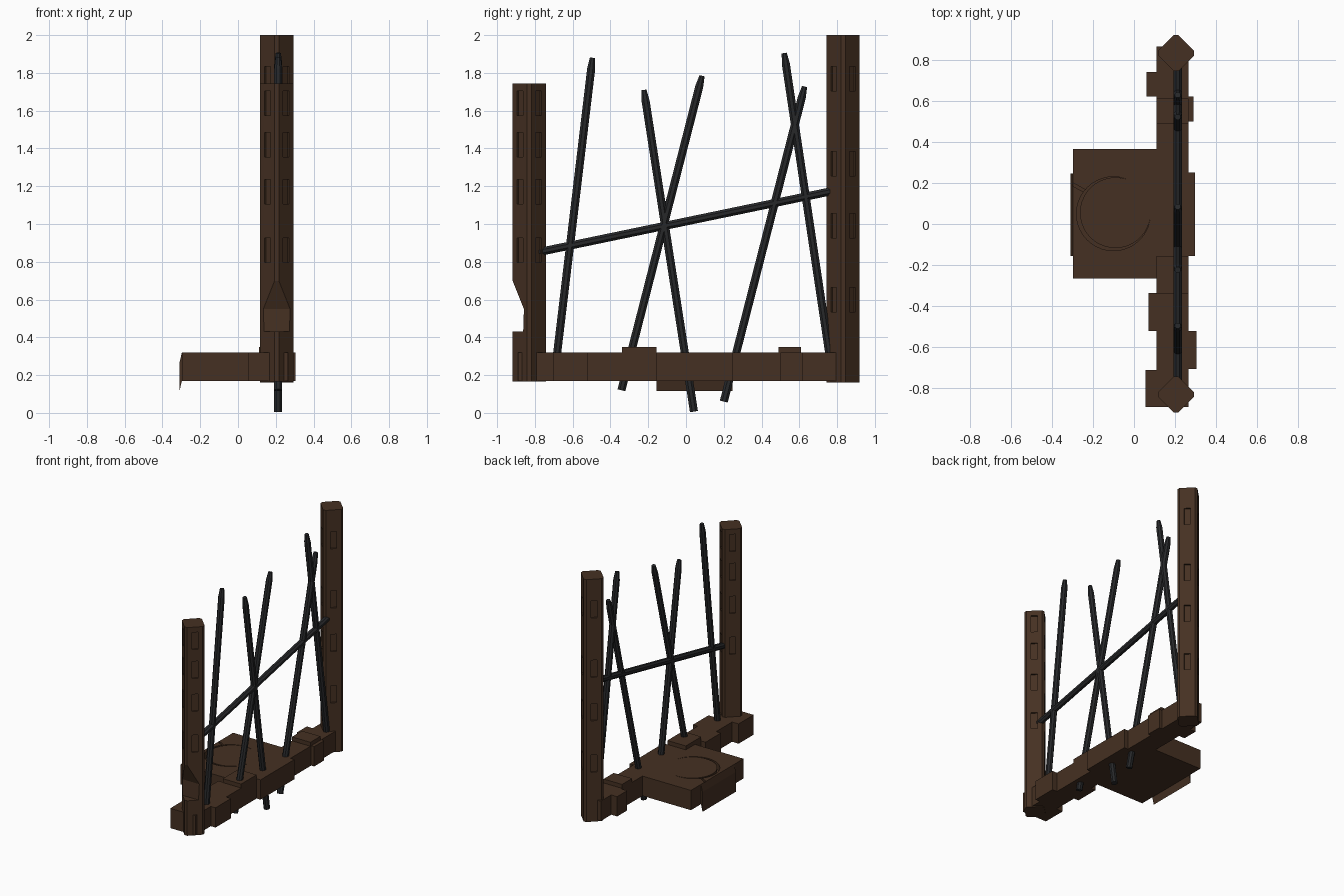
import bpy, bmesh, math
from mathutils import Vector, Matrix

if "Cube" in bpy.data.objects:
    bpy.data.objects.remove(bpy.data.objects["Cube"])


def material(name, rgb):
    m = bpy.data.materials.new(name)
    m.diffuse_color = (*rgb, 1)
    m.use_nodes = True
    m.node_tree.nodes["Principled BSDF"].inputs["Base Color"].default_value = m.diffuse_color
    return m


WOOD = material("dark_wood", (0.06, 0.03, 0.016))
IRON = material("black_iron", (0.02, 0.021, 0.023))


def finish(name, bm, mat):
    bmesh.ops.recalc_face_normals(bm, faces=bm.faces)
    me = bpy.data.meshes.new(name)
    bm.to_mesh(me)
    bm.free()
    ob = bpy.data.objects.new(name, me)
    bpy.context.collection.objects.link(ob)
    if mat:
        me.materials.append(mat)
    return ob


def prism(bm, pts, axis_vec):
    base = [bm.verts.new(p) for p in pts]
    face = bm.faces.new(base)
    out = bmesh.ops.extrude_face_region(bm, geom=[face])
    vs = [v for v in out["geom"] if isinstance(v, bmesh.types.BMVert)]
    bmesh.ops.translate(bm, verts=vs, vec=axis_vec)


def add_box(bm, x0, x1, y0, y1, z0, z1):
    prism(bm, [(x0, y0, z0), (x1, y0, z0), (x1, y1, z0), (x0, y1, z0)], (0, 0, z1 - z0))


def box(name, *dims):
    bm = bmesh.new()
    add_box(bm, *dims)
    return finish(name, bm, WOOD)


def cut(target, name, bm):
    cutter = finish(name, bm, None)
    cutter.hide_render = True
    cutter.hide_viewport = True
    cutter.display_type = 'WIRE'
    mod = target.modifiers.new(name, 'BOOLEAN')
    mod.operation, mod.solver, mod.object = 'DIFFERENCE', 'EXACT', cutter


# Ground beam and the blocks stepping in and out along it
box("beam", 0.11, 0.265, -0.89, 0.865, 0.17, 0.32)
blocks = [(0.06, 0.11, 0.62, 0.74), (0.265, 0.29, 0.50, 0.62), (0.265, 0.298, -0.155, 0.25),
          (0.07, 0.11, -0.52, -0.335), (0.265, 0.305, -0.705, -0.52), (0.055, 0.11, -0.89, -0.71)]
for i, b in enumerate(blocks):
    box(f"beam_block_{i + 1}", *b, 0.17, 0.32)
box("raised_block_1", 0.11, 0.265, -0.34, -0.155, 0.32, 0.35)
box("raised_block_2", 0.11, 0.265, 0.49, 0.61, 0.32, 0.35)

# Platform with a round pit, an inner disc and a drain groove
platform = box("platform", -0.297, 0.11, -0.265, 0.365, 0.17, 0.32)
bm = bmesh.new()
bmesh.ops.create_cone(bm, cap_ends=True, segments=40, radius1=0.18, radius2=0.18, depth=0.1,
                      matrix=Matrix.Translation((-0.10, 0.05, 0.32)))
cut(platform, "pit_cutter", bm)
bm = bmesh.new()
prism(bm, [(-0.32, 0.213, 0.30), (-0.32, 0.197, 0.30), (-0.235, 0.15, 0.30), (-0.235, 0.166, 0.30)],
      (0, 0, 0.1))
cut(platform, "groove_cutter", bm)
bm = bmesh.new()
bmesh.ops.create_cone(bm, cap_ends=True, segments=40, radius1=0.172, radius2=0.172, depth=0.07,
                      matrix=Matrix.Translation((-0.091, 0.055, 0.285)))
finish("pit_disc", bm, WOOD)

# Thin slanted lip hanging from the platform edge
bm = bmesh.new()
prism(bm, [(-0.297, -0.155, 0.32), (-0.31, -0.155, 0.265), (-0.31, -0.155, 0.115), (-0.297, -0.155, 0.17)],
      (0, 0.40, 0))
finish("platform_lip", bm, WOOD)


# Posts: squares turned 45 degrees with clipped corners and rows of slots
def post(name, x, y, z0, z1, slots):
    h, c, bm = 0.07, 0.016, bmesh.new()
    spin = Matrix.Translation((x, y, 0)) @ Matrix.Rotation(math.pi / 4, 4, 'Z')
    ring = [(h, -h + c), (h, h - c), (h - c, h), (-h + c, h),
            (-h, h - c), (-h, -h + c), (-h + c, -h), (h - c, -h)]
    prism(bm, [spin @ Vector((a, b, z0)) for a, b in ring], (0, 0, z1 - z0))
    ob = finish(name, bm, WOOD)
    bm = bmesh.new()
    for z in slots:
        add_box(bm, h - 0.012, h + 0.02, -0.022, 0.022, z - 0.065, z + 0.065)
    part = bm.verts[:] + bm.edges[:] + bm.faces[:]
    for k in (1, 2, 3):
        dup = bmesh.ops.duplicate(bm, geom=part)["geom"]
        bmesh.ops.rotate(bm, verts=[v for v in dup if isinstance(v, bmesh.types.BMVert)],
                         matrix=Matrix.Rotation(k * math.pi / 2, 3, 'Z'))
    bm.transform(spin)
    cut(ob, name + "_slots", bm)
    return ob


post("tall_post", 0.205, 0.832, 0.16, 2.0, (1.77, 1.32, 0.99, 0.60))
short_post = post("short_post", 0.205, -0.83, 0.165, 1.745, (1.64, 1.42, 1.17, 0.86))

# Broken notch low on the outer side of the short post
bm = bmesh.new()
prism(bm, [(0.05, -0.96, 0.43), (0.05, -0.862, 0.43), (0.05, -0.858, 0.55), (0.05, -0.918, 0.70),
           (0.05, -0.96, 0.70)], (0.3, 0, 0))
cut(short_post, "notch_cutter", bm)


# Crossing iron rods with tapered tips
def rod(name, a, b, tip=0.06, r=0.023, sides=8, x=0.213):
    a, b = Vector((x, *a)), Vector((x, *b))
    d = (b - a).normalized()
    side = d.cross(Vector((1, 0, 0)))
    bm, rings = bmesh.new(), []
    for p, rad in ((a, r), (b - d * tip, r), (b, r * 0.65)):
        rings.append([bm.verts.new(p + rad * (math.cos(t) * side + math.sin(t) * Vector((1, 0, 0))))
                      for t in [(k + 0.5) * math.tau / sides for k in range(sides)]])
    for lo, hi in zip(rings, rings[1:]):
        for k in range(sides):
            n = (k + 1) % sides
            bm.faces.new((lo[k], lo[n], hi[n], hi[k]))
    bm.faces.new(rings[0])
    bm.faces.new(rings[-1])
    finish(name, bm, IRON)


rods = [((-0.69, 0.25), (-0.495, 1.88)), ((-0.342, 0.12), (0.085, 1.785)),
        ((0.042, 0.007), (-0.223, 1.71)), ((0.2, 0.06), (0.628, 1.728)),
        ((0.768, 0.25), (0.52, 1.905)), ((-0.82, 0.843), (0.83, 1.186))]
for i, (a, b) in enumerate(rods):
    rod(f"iron_rod_{i + 1}", a, b)
